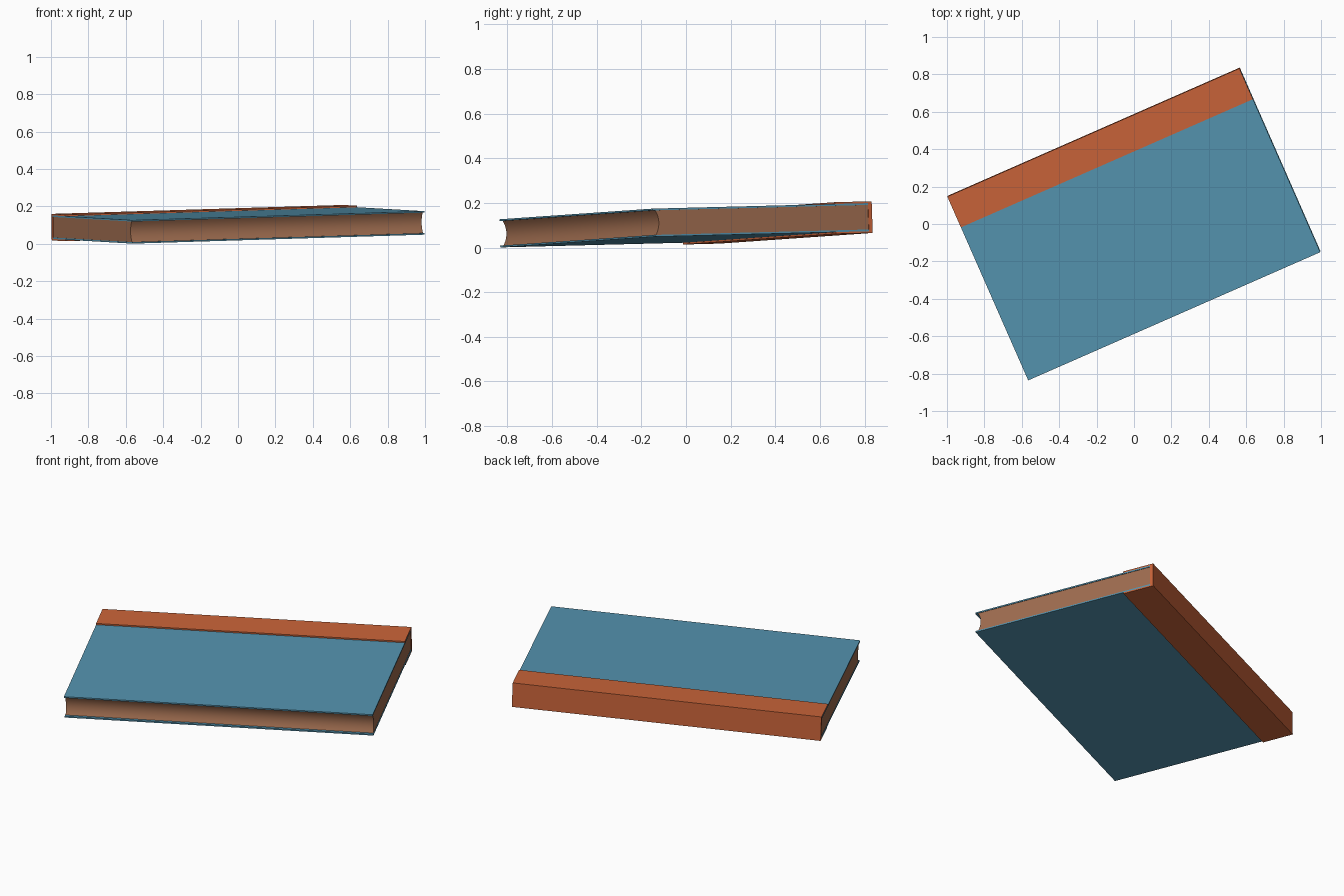
import bpy, bmesh, math
from mathutils import Matrix, Vector

if "Cube" in bpy.data.objects:
    bpy.data.objects.remove(bpy.data.objects["Cube"])

L = 0.853      # half length along the spine
W = 0.537      # half width, spine to fore edge
H = 0.063      # half thickness over the covers
T = 0.008      # cover board thickness
S = 0.018      # spine back thickness

# Resting pose: turned about z and slightly tilted
a = math.radians(23.7)
u = Vector((math.cos(a), math.sin(a), 0.028)).normalized()
v = Vector((-math.sin(a), math.cos(a), 0.0234))
v = (v - u * v.dot(u)).normalized()
w = u.cross(v)
pose = Matrix((u, v, w)).transposed().to_4x4()
pose.translation = (0, 0, 0.1)


def material(name, col):
    m = bpy.data.materials.new(name)
    m.diffuse_color = (*col, 1)
    m.use_nodes = True
    m.node_tree.nodes["Principled BSDF"].inputs["Base Color"].default_value = m.diffuse_color
    return m


def extrude(name, profile, half, mat):
    """Extrude a (width, height) profile along the spine direction."""
    bm = bmesh.new()
    face = bm.faces.new([bm.verts.new((-half, y, z)) for y, z in profile])
    ext = bmesh.ops.extrude_face_region(bm, geom=[face])
    verts = [g for g in ext["geom"] if isinstance(g, bmesh.types.BMVert)]
    bmesh.ops.translate(bm, verts=verts, vec=(2 * half, 0, 0))
    bmesh.ops.recalc_face_normals(bm, faces=bm.faces)
    me = bpy.data.meshes.new(name)
    bm.to_mesh(me)
    bm.free()
    me.materials.append(mat)
    ob = bpy.data.objects.new(name, me)
    bpy.context.collection.objects.link(ob)
    ob.matrix_world = pose
    bpy.ops.object.select_all(action='DESELECT')
    ob.select_set(True)
    bpy.context.view_layer.objects.active = ob
    bpy.ops.object.shade_smooth_by_angle(angle=math.radians(30))
    return ob


blue = material("cover_blue", (0.091, 0.296, 0.434))
orange = material("spine_orange", (0.59, 0.127, 0.041))
tan = material("paper_tan", (0.342, 0.15, 0.078))

# Cover boards
for name, s in (("top_cover", 1), ("bottom_cover", -1)):
    extrude(name, [(-W, s * (H - T)), (W - S, s * (H - T)),
                   (W - S, s * H), (-W, s * H)], L, blue)

# Spine wrapping over both boards
o = H + 0.008
f = W - 0.18
extrude("spine", [(f, H), (W - S, H), (W - S, -H), (f, -H),
                  (f, -o), (W, -o), (W, o), (f, o)], L, orange)

# Page block with a hollow fore edge
p = H - T
n = 12
hollow = [(-W + 0.015 + 0.016 * (1 - t * t), p * t)
          for t in (2 * i / n - 1 for i in range(n + 1))]
extrude("pages", [(W - S, p), (W - S, -p)] + hollow, L - 0.003, tan)
